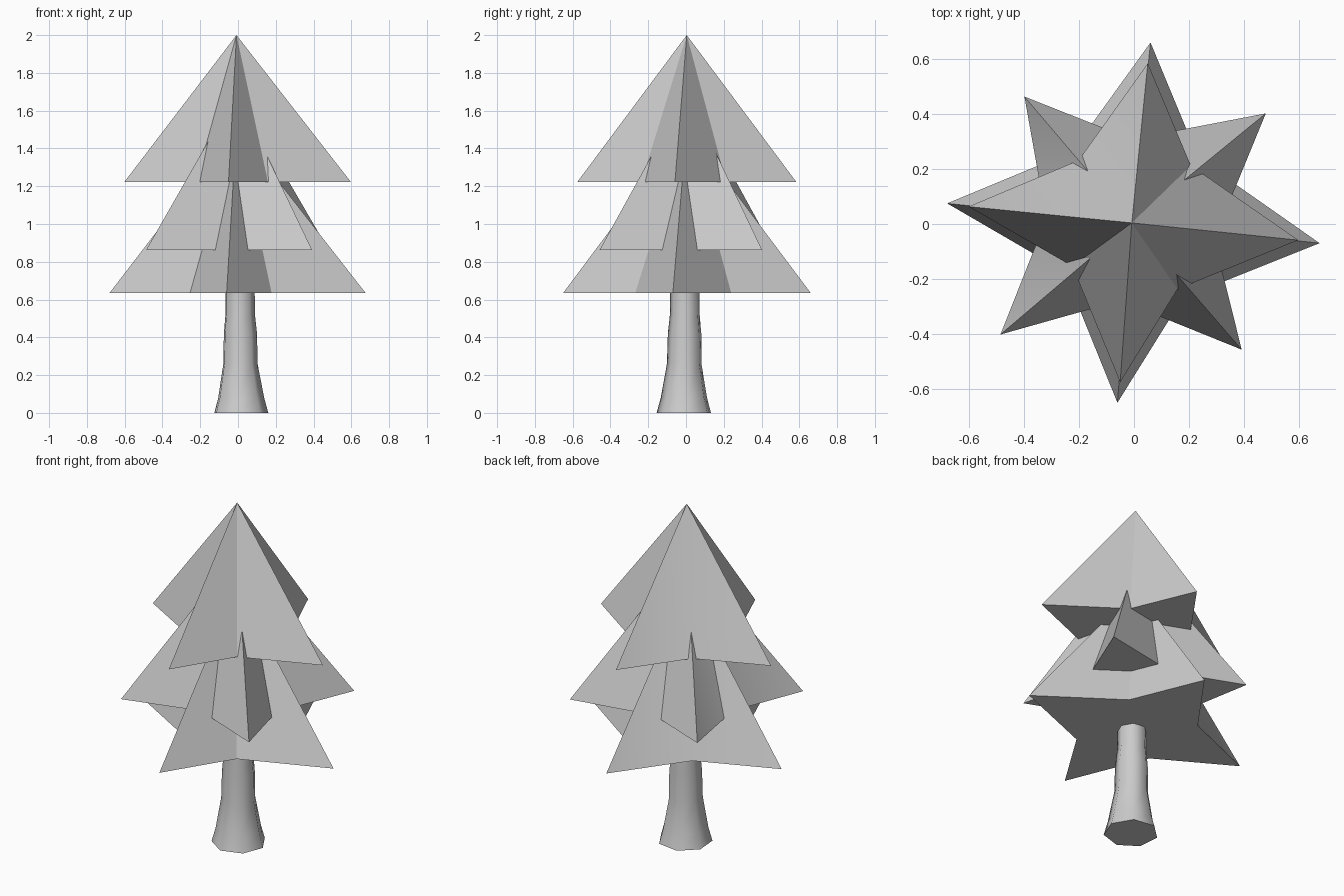
import bpy, bmesh, math

if "Cube" in bpy.data.objects:
    bpy.data.objects.remove(bpy.data.objects["Cube"])

# Star outline shared by all tiers: (angle in degrees, radius), tips and notches alternate
STAR = [(-5.9, 0.679), (45.5, 0.335), (84.8, 0.663), (130.7, 0.347),
        (173.7, 0.684), (214.2, 0.307), (264.7, 0.653), (303.5, 0.322)]


def finish(name, bm, angle=30):
    bmesh.ops.recalc_face_normals(bm, faces=bm.faces)
    mesh = bpy.data.meshes.new(name)
    bm.to_mesh(mesh)
    bm.free()
    ob = bpy.data.objects.new(name, mesh)
    bpy.context.collection.objects.link(ob)
    bpy.ops.object.select_all(action='DESELECT')
    ob.select_set(True)
    bpy.context.view_layer.objects.active = ob
    bpy.ops.object.shade_smooth_by_angle(angle=math.radians(angle))
    return ob


def tier(name, z, top, scale, turn):
    """Closed star-shaped pyramid."""
    bm = bmesh.new()
    ring = []
    for deg, r in STAR:
        a = math.radians(deg + turn)
        ring.append(bm.verts.new((r * scale * math.cos(a), r * scale * math.sin(a), z)))
    apex = bm.verts.new((-0.008, 0.004, top))
    bm.faces.new(ring[::-1])
    for i, v in enumerate(ring):
        bm.faces.new((v, ring[(i + 1) % len(ring)], apex))
    return finish(name, bm)


# Foliage tiers
tier("lower_branches", 0.635, 1.51, 1.0, 0)
tier("middle_branches", 0.863, 1.70, 0.922, 45.9)
tier("upper_branches", 1.222, 2.0, 0.885, 0.3)

# Trunk: seven-sided, flared at the foot; (z, radius, centre x, centre y)
PROFILE = [(0, 0.148, 0.013, -0.009), (0.08, 0.126, 0.013, -0.009),
           (0.26, 0.094, 0.010, -0.008), (0.42, 0.091, 0.010, -0.006),
           (0.52, 0.081, 0.009, -0.005), (0.70, 0.079, 0.009, -0.005)]
SIDES = 7
bm = bmesh.new()
rings = []
for z, r, cx, cy in PROFILE:
    angles = [math.radians(-47) + 2 * math.pi * k / SIDES for k in range(SIDES)]
    rings.append([bm.verts.new((cx + r * math.cos(a), cy + r * math.sin(a), z)) for a in angles])
for lo, hi in zip(rings, rings[1:]):
    for k in range(SIDES):
        n = (k + 1) % SIDES
        bm.faces.new((lo[k], lo[n], hi[n], hi[k]))
bm.faces.new(rings[0][::-1])
bm.faces.new(rings[-1])
finish("trunk", bm, 60)
